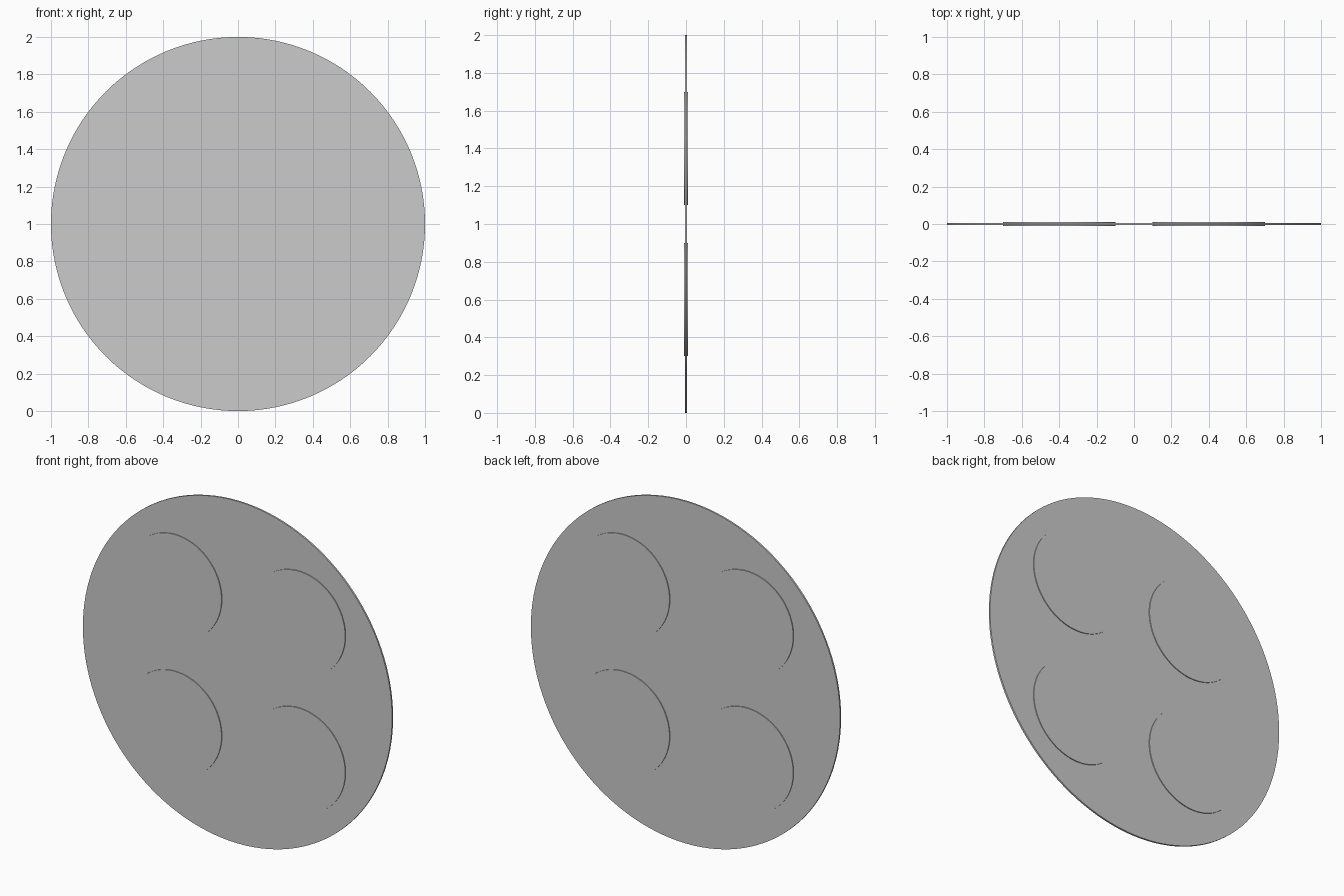
import bpy, math

if "Cube" in bpy.data.objects:
    bpy.data.objects.remove(bpy.data.objects["Cube"])


def disc(name, x, z, radius, thickness, sides):
    # Thin upright cylinder with its axis along y
    bpy.ops.mesh.primitive_cylinder_add(vertices=sides, radius=radius, depth=thickness,
                                        location=(x, 0, z), rotation=(math.pi / 2, 0, 0))
    ob = bpy.context.object
    ob.name = name
    bpy.ops.object.transform_apply(location=False, rotation=True, scale=True)
    bpy.ops.object.shade_smooth_by_angle(angle=math.radians(30))
    return ob


# Large round plate
disc("round_plate", 0, 1, 1.0, 0.01, 128)

# Four small discs through the plate, raised on both faces
for side, x in (("left", -0.4), ("right", 0.4)):
    for level, z in (("lower", 0.6), ("upper", 1.4)):
        disc(f"{level}_{side}_disc", x, z, 0.3, 0.02, 96)
